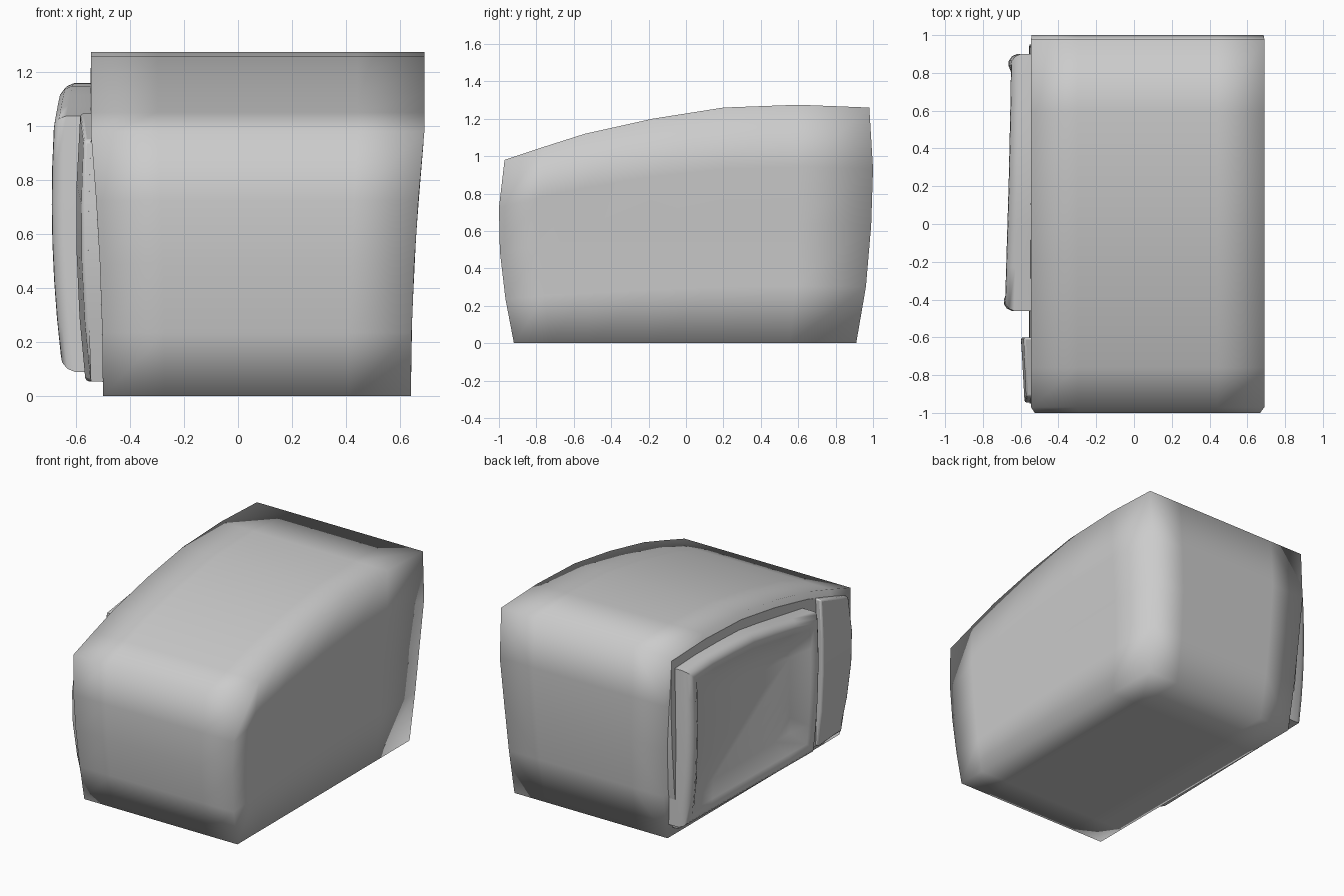
import bpy, bmesh, math

if "Cube" in bpy.data.objects:
    bpy.data.objects.remove(bpy.data.objects["Cube"])

ROOF = [(-.97, .98), (-.76, 1.05), (-.54, 1.12), (-.18, 1.20), (.2, 1.26), (.6, 1.275), (.98, 1.26)]
FRONT = [(0, -.92), (.24, -.965), (.5, -.995), (.74, -1), (1, -.97)]
BACK = [(0, .91), (.24, .962), (.5, .99), (.74, 1), (1, .98)]


def interp(table, t):
    """Piecewise linear lookup, clamped at the ends."""
    t = min(max(t, table[0][0]), table[-1][0])
    for (a, p), (b, q) in zip(table, table[1:]):
        if t <= b:
            return p + (q - p) * (t - a) / (b - a)


def roof(y):
    return interp(ROOF, y)


def lerp(a, b, t):
    return a + (b - a) * t


def finish(name, bm, angle):
    bmesh.ops.remove_doubles(bm, verts=bm.verts, dist=1e-4)
    bmesh.ops.recalc_face_normals(bm, faces=bm.faces)
    me = bpy.data.meshes.new(name)
    bm.to_mesh(me)
    bm.free()
    ob = bpy.data.objects.new(name, me)
    bpy.context.collection.objects.link(ob)
    bpy.ops.object.select_all(action='DESELECT')
    ob.select_set(True)
    bpy.context.view_layer.objects.active = ob
    bpy.ops.object.shade_smooth_by_angle(angle=math.radians(angle))
    return ob


def warped_box(name, W, U, V, f, angle):
    """Box with grid lines W (width), U (length), V (height), shaped by f(w, u, v)."""
    bm = bmesh.new()

    def sheet(A, B, g):
        rows = [[bm.verts.new(g(a, b)) for b in B] for a in A]
        for r, s in zip(rows, rows[1:]):
            for i in range(len(B) - 1):
                bm.faces.new((r[i], r[i + 1], s[i + 1], s[i]))

    for e in (0, 1):
        sheet(U, V, lambda u, v: f(e, u, v))
        sheet(W, V, lambda w, v: f(w, e, v))
        sheet(W, U, lambda w, u: f(w, u, e))
    return finish(name, bm, angle)


def flare(z):
    return (min(z, .97) / .97) ** 2


V = [v for v, _ in FRONT]
U = [(y + .97) / 1.95 for y, _ in ROOF]


# Main body: sides flare towards the top, roof arches up to the back
def body(w, u, v):
    z = v * roof(-.97 + 1.95 * u)
    y = lerp(interp(FRONT, v), interp(BACK, v), u)
    return (lerp(-.50 - .045 * flare(z), .64 + .05 * flare(z), w), y, z)


warped_box("body", [0, .2, .5, .8, 1], U, V, body, 180)


# Thin backing plate under the frame and control panel
def plate(w, u, v):
    y = lerp(interp(FRONT, v) + .05, interp(BACK, v) - .05, u)
    z = lerp(.055, roof(y) - .05, v)
    return (lerp(-.545 - .01 * math.sin(math.pi * v), -.49, w), y, z)


warped_box("backing_plate", [0, 1], U, V, plate, 40)


# Bulged control panel strip next to the frame
def panel(w, u, v):
    y = lerp(interp(FRONT, v) + .055, -.60, u)
    z = lerp(.055, roof(y) - .05, v)
    x = -.58 - .02 * u + .035 * ((z - .65) / .6) ** 2
    return (lerp(x, -.50, w), y, z)


ob = warped_box("control_panel", [0, 1], [0, .5, 1], V, panel, 40)
bev = ob.modifiers.new("soft_edge", 'BEVEL')
bev.width, bev.segments, bev.limit_method = .012, 2, 'ANGLE'
bev.angle_limit = math.radians(50)

# Raised frame with a recessed screen, lofted from inset loops
N = 6


def frame_loop(d):
    """Closed outline in y, z inset by d."""
    y0, y1, z0 = -.46 + d, .9 - d, .09 + d
    side = [i / N for i in range(N)]
    pts = [(lerp(y0, y1, t), z0) for t in side]
    pts += [(y1, lerp(z0, roof(y1) - .112 - d, t)) for t in side]
    pts += [(y, roof(y) - .112 - d) for y in (lerp(y1, y0, t) for t in side)]
    pts += [(y0, lerp(roof(y0) - .10 - d, z0, t)) for t in side]
    return pts


def crown(y, z):
    return -.69 + .04 * ((z - .72) / .62) ** 2 + .025 * (y + .42) / 1.3


bm = bmesh.new()
loops = []
# (inset, drop below the crowned surface, fixed x)
for d, drop, fixed in [(0, 0, -.50), (0, .045, None), (.012, .018, None), (.035, .002, None),
                       (.06, 0, None), (.095, .015, None), (.19, 0, -.585)]:
    loops.append([bm.verts.new((crown(y, z) + drop if fixed is None else fixed, y, z))
                  for y, z in frame_loop(d)])
for a, b in zip(loops, loops[1:]):
    for i in range(len(a)):
        j = (i + 1) % len(a)
        bm.faces.new((a[i], a[j], b[j], b[i]))
bm.faces.new(loops[-1])
bm.faces.new(loops[0][::-1])
finish("screen_frame", bm, 45)
